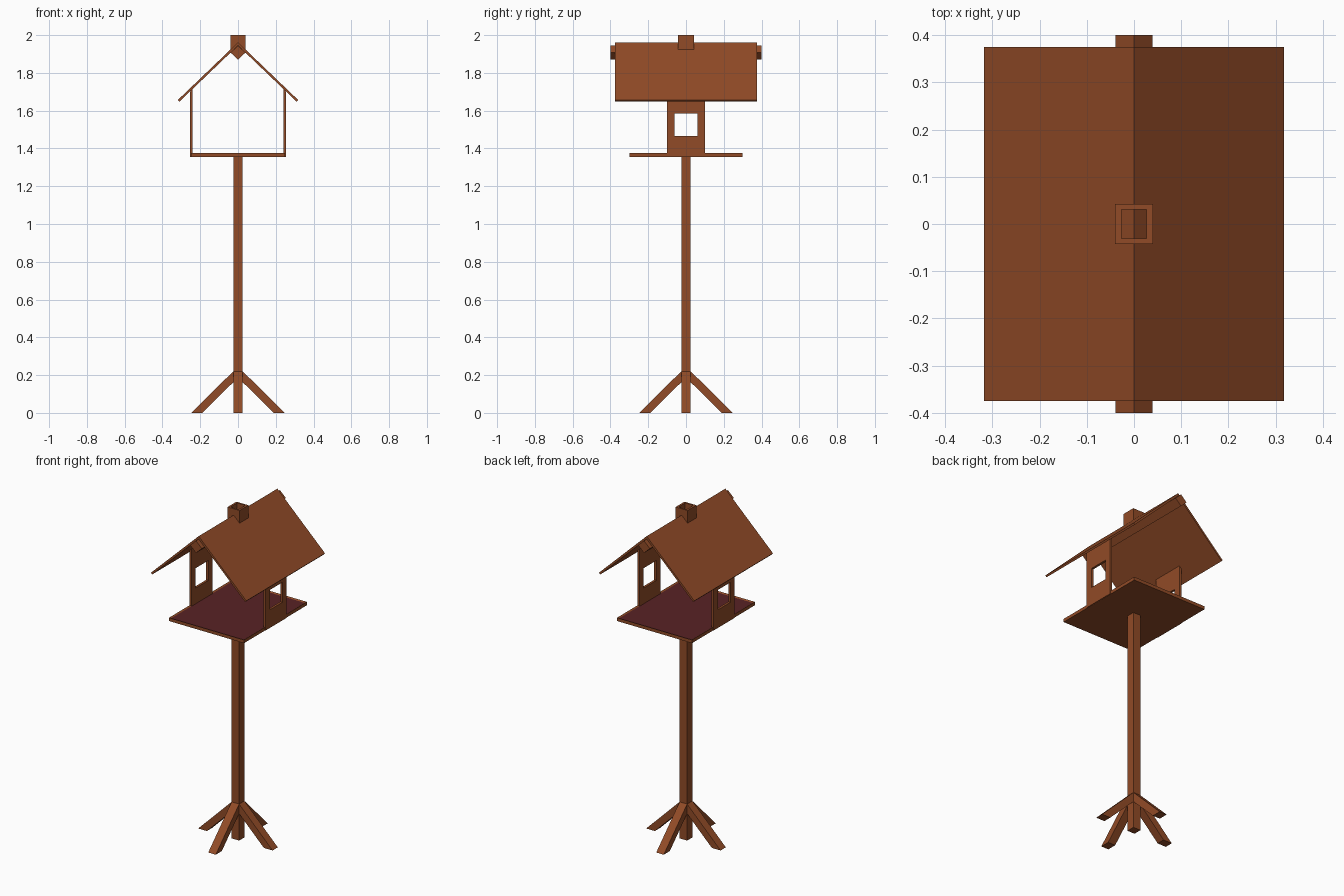
import bpy, bmesh, math

if "Cube" in bpy.data.objects:
    bpy.data.objects.remove(bpy.data.objects["Cube"])


def material(name, rgb):
    m = bpy.data.materials.new(name)
    m.diffuse_color = (*rgb, 1)
    m.use_nodes = True
    m.node_tree.nodes["Principled BSDF"].inputs["Base Color"].default_value = m.diffuse_color
    return m


WOOD = material("brown wood", (0.283, 0.070, 0.020))
FLOOR = material("dark red floor", (0.098, 0.016, 0.018))


def finish(name, bm, mats=(WOOD,)):
    bmesh.ops.recalc_face_normals(bm, faces=bm.faces)
    me = bpy.data.meshes.new(name)
    bm.to_mesh(me)
    bm.free()
    for m in mats:
        me.materials.append(m)
    ob = bpy.data.objects.new(name, me)
    bpy.context.collection.objects.link(ob)
    return ob


def prism(name, profile, y0, y1):
    """Extrude an (x, z) outline along y."""
    bm = bmesh.new()
    f = bm.faces.new([bm.verts.new((x, y0, z)) for x, z in profile])
    ext = bmesh.ops.extrude_face_region(bm, geom=[f])
    for v in ext["geom"]:
        if isinstance(v, bmesh.types.BMVert):
            v.co.y = y1
    return finish(name, bm)


def frame(name, outer, inner, to_xyz):
    """Rectangular ring; each loop is four points, to_xyz(point, side) places them."""
    bm = bmesh.new()
    rings = [[bm.verts.new(to_xyz(p, s)) for p in loop] for s in (0, 1) for loop in (outer, inner)]
    o0, i0, o1, i1 = rings
    for a, b in ((o0, i0), (o1, i1), (o0, o1), (i0, i1)):
        for k in range(4):
            n = (k + 1) % 4
            bm.faces.new((a[k], a[n], b[n], b[k]))
    return finish(name, bm)


def rect(a0, a1, b0, b1):
    return [(a0, b0), (a1, b0), (a1, b1), (a0, b1)]


# Post
prism("post", rect(-0.025, 0.025, 0, 1.356), -0.025, 0.025)

# Four slanted legs, cut flat on the ground
for i in range(4):
    leg = prism(f"leg_{i + 1}", [(0.02, 0.225), (0.02, 0.167), (0.19, 0), (0.248, 0)], -0.025, 0.025)
    leg.rotation_euler.z = i * math.pi / 2

# Tray with a sunken coloured floor
bm = bmesh.new()
bmesh.ops.create_cube(bm, size=1)
for v in bm.verts:
    v.co = (v.co.x * 0.5, v.co.y * 0.6, 1.365 + v.co.z * 0.02)
bm.normal_update()
top = max(bm.faces, key=lambda f: f.calc_center_median().z)
bmesh.ops.inset_region(bm, faces=[top], thickness=0.012, depth=0)
top.material_index = 1
for v in top.verts:
    v.co.z -= 0.005
finish("tray", bm, (WOOD, FLOOR))

# Side walls with a window, tops cut to the roof slope
APEX, EAVE_X, EAVE_Z = 1.962, 0.318, 1.657
slope = (APEX - EAVE_Z) / EAVE_X
for side, label in ((-1, "left"), (1, "right")):
    def place(p, s, side=side):
        x = 0.254 if s else 0.24
        z = APEX - 0.017 - slope * x if p[1] > 1.7 else p[1]
        return (side * x, p[0], z)
    frame(label + "_wall", rect(-0.1, 0.1, 1.356, 1.72), rect(-0.06, 0.06, 1.465, 1.585), place)

# Roof: one folded thin sheet
prism("roof", [(-EAVE_X, EAVE_Z), (0, APEX), (EAVE_X, EAVE_Z),
               (EAVE_X - 0.008, EAVE_Z - 0.009), (0, APEX - 0.017),
               (-EAVE_X + 0.008, EAVE_Z - 0.009)], -0.375, 0.375)

# Diamond ridge beam
prism("ridge_beam", [(-0.039, 1.907), (0, 1.944), (0.039, 1.907), (0, 1.87)], -0.4, 0.4)

# Hollow chimney whose foot follows the roof slope
def chimney_point(p, s):
    return (p[0], p[1], 2.0 if s else APEX - 0.004 - slope * abs(p[0]))


frame("chimney", rect(-0.04, 0.04, -0.042, 0.042), rect(-0.027, 0.027, -0.031, 0.031), chimney_point)
